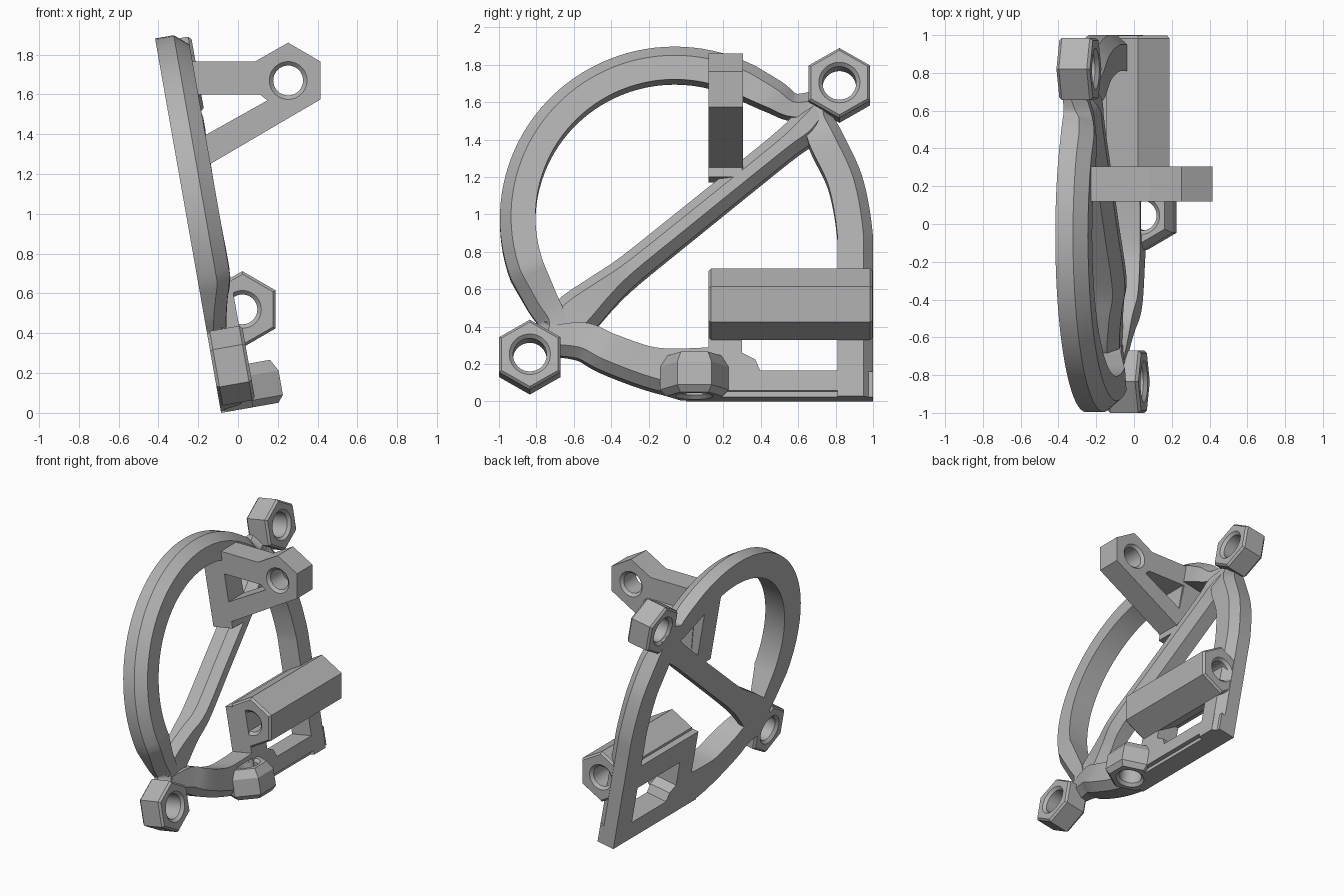
import bpy, bmesh, math
from mathutils import Matrix, Vector

cube = bpy.data.objects.get("Cube")
if cube:
    bpy.data.objects.remove(cube, do_unlink=True)

grey = bpy.data.materials.new("mid grey")
grey.use_nodes = True
COLOUR = (0.45, 0.45, 0.45, 1)
grey.diffuse_color = COLOUR
next(n for n in grey.node_tree.nodes if n.type == 'BSDF_PRINCIPLED').inputs["Base Color"].default_value = COLOUR

# The frame leans back: local x runs along y, local y up the slope, local z out of its face
s, c = math.sin(math.radians(10)), math.cos(math.radians(10))
FRAME = Matrix(((0, -s, c, -0.085), (1, 0, 0, 0), (0, c, s, 0), (0, 0, 0, 1)))
UPRIGHT = Matrix.Rotation(math.pi / 2, 4, 'X')    # local z runs along -y
T = 0.165                                        # frame thickness


def loft(name, rings, matrix):
    """Skin a row of closed cross-sections and cap both ends."""
    bm = bmesh.new()
    rows = [[bm.verts.new(p) for p in ring] for ring in rings]
    for a, b in zip(rows, rows[1:]):
        for i in range(len(a)):
            j = (i + 1) % len(a)
            bm.faces.new((a[i], a[j], b[j], b[i]))
    bm.faces.new(rows[0][::-1])
    bm.faces.new(rows[-1])
    bmesh.ops.recalc_face_normals(bm, faces=bm.faces)
    bm.transform(matrix)
    mesh = bpy.data.meshes.new(name)
    bm.to_mesh(mesh)
    bm.free()
    mesh.materials.append(grey)
    ob = bpy.data.objects.new(name, mesh)
    bpy.context.collection.objects.link(ob)
    return ob


def prism(name, sides, stations, matrix, turn=math.pi / 2):
    """Regular prism with a (radius, height) pair per station."""
    angles = [turn + 2 * math.pi * i / sides for i in range(sides)]
    return loft(name, [[(r * math.cos(a), r * math.sin(a), h) for a in angles]
                       for r, h in stations], matrix)


def slab(name, outline, low, high, matrix):
    return loft(name, [[(x, y, h) for x, y in outline] for h in (low, high)], matrix)


def box(name, x0, x1, y0, y1, high=T):
    return slab(name, [(x0, y0), (x1, y0), (x1, y1), (x0, y1)], 0, high, FRAME)


def smooth_path(points, steps=6):
    """Catmull-Rom resampling of (x, y, width, height) points."""
    pts = [Vector(p) for p in points]
    pts = [2 * pts[0] - pts[1]] + pts + [2 * pts[-1] - pts[-2]]
    out = []
    for a, b, d, e in zip(pts, pts[1:], pts[2:], pts[3:]):
        for k in range(steps):
            t = k / steps
            out.append(0.5 * (2 * b + (d - a) * t + (2 * a - 5 * b + 4 * d - e) * t * t
                              + (3 * b - a - 3 * d + e) * t ** 3))
    return out + [pts[-2]]


def sweep(name, path, chamfers):
    """Rail along the path with chamfers (left, right) on its raised face."""
    rings = []
    for i, p in enumerate(path):
        d = path[min(i + 1, len(path) - 1)] - path[max(i - 1, 0)]
        side = Vector((-d[1], d[0])).normalized()
        half, top = p[2] / 2, p[3]
        left, right = chamfers
        section = [(half, 0), (half, top - left), (half - left * 0.85, top),
                   (-half + right * 0.85, top), (-half, top - right - 0.001), (-half, 0)]
        rings.append([(p[0] + side.x * o, p[1] + side.y * o, h) for o, h in section])
    return loft(name, rings, FRAME)


def cut(target, cutter):
    mod = target.modifiers.new("cut", 'BOOLEAN')
    mod.operation, mod.solver, mod.object = 'DIFFERENCE', 'EXACT', cutter
    bpy.context.view_layer.objects.active = target
    bpy.ops.object.modifier_apply(modifier=mod.name)


def bore(targets, radius, low, high, matrix):
    """Round hole with a flared mouth at both ends."""
    flare = radius + 0.03
    cutter = prism("bore", 40, [(flare, low - 0.01), (flare - 0.01, low), (radius, low + 0.02),
                                (radius, high - 0.02), (flare - 0.01, high), (flare, high + 0.01)], matrix)
    for t in targets:
        cut(t, cutter)
    bpy.data.objects.remove(cutter, do_unlink=True)


def hexagon(name, radius, low, high, matrix, chamfer=0.015):
    return prism(name, 6, [(radius - chamfer, low), (radius, low + chamfer),
                           (radius, high - chamfer), (radius - chamfer, high)], matrix)


# Large hoop, running from the lower nut over the top to the upper nut
W = 0.19
arc = []
for k in range(45):
    a = math.radians(200 - k * 138 / 44)
    arc.append(Vector((-0.06 + 0.84 * math.cos(a), 0.975 + 0.84 * math.sin(a), W, T)))
lower_neck = smooth_path([(-0.74, 0.31, 0.15, 0.10), (-0.715, 0.42, 0.15, 0.10),
                          (-0.77, 0.53, 0.17, 0.12), arc[0]])
upper_neck = smooth_path([arc[-1], (0.47, 1.645, 0.17, T), (0.58, 1.59, 0.14, 0.14),
                          (0.73, 1.62, 0.14, 0.10)])
sweep("hoop", lower_neck[:-1] + arc + upper_neck[1:], (0.07, 0))

# Right side rail and lower rail
sweep("side_rail", smooth_path([(0.74, 1.63, 0.14, 0.10), (0.71, 1.54, 0.15, 0.13),
                                (0.745, 1.41, W, T), (0.85, 1.18, W, T), (0.90, 0.92, W, T),
                                (0.905, 0.7, W, T), (0.905, 0, W, T)]), (0.06, 0))
lower_rail = sweep("lower_rail", smooth_path([(0.2, 0.135, 0.27, T), (0, 0.135, 0.25, T),
                                              (-0.2, 0.165, 0.21, T), (-0.42, 0.245, 0.2, T),
                                              (-0.55, 0.31, 0.19, 0.14),
                                              (-0.72, 0.32, 0.15, 0.10)]), (0.06, 0))

# Diagonal brace, flared where it meets the lower nut
sweep("diagonal_brace", smooth_path([(-0.70, 0.36, 0.24, 0.09), (-0.58, 0.47, 0.25, 0.10),
                                     (-0.44, 0.59, 0.2, 0.13), (-0.3, 0.7, 0.165, T),
                                     (0, 0.945, 0.16, T), (0.5, 1.355, 0.16, T),
                                     (0.64, 1.475, 0.18, T), (0.73, 1.6, 0.16, 0.10)], 5), (0.06, 0.06))

# Base frame with its window
base_bar = slab("base_bar", [(0, 0), (1, 0), (1, 0.14), (0, 0.14)], 0, T - 0.03, FRAME)
base_cap = slab("base_bar_face", [(0, 0.03), (0.95, 0.03), (0.95, 0.14), (0, 0.14)], 0, T, FRAME)
box("base_post", 0.12, 0.3, 0.1, 0.6)
slab("base_gusset", [(0.29, 0.13), (0.4, 0.13), (0.37, 0.2), (0.29, 0.24)], 0, T, FRAME)
box("tube_backing", 0.12, 0.98, 0.42, 0.6, 0.12)

# Corner nuts
for name, x, y in (("lower_nut", -0.835, 0.225), ("upper_nut", 0.82, 1.7)):
    place = FRAME @ Matrix.Translation((x, y, 0))
    nut = hexagon(name, 0.19, 0, 0.18, place)
    bore([nut], 0.09, 0, 0.18, place)

# Long hexagonal tube above the base window
place = Matrix.Translation((0.022, 0, 0.52)) @ UPRIGHT
tube = hexagon("hexagonal_tube", 0.192, -0.998, -0.12, place)
bore([tube], 0.075, -0.998, -0.12, place)

# Projecting arm with a triangular window and a round hole
box("arm_web", 0.12, 0.3, 1.19, 1.72)
outline = [(-0.3, 1.765), (0.085, 1.765), (0.252, 1.86), (0.415, 1.765), (0.415, 1.575),
           (0.252, 1.48), (-0.2, 1.215), (-0.25, 1.215)]
arm = slab("projecting_arm", outline, -0.305, -0.12, UPRIGHT)
window = slab("window_cutter", [(-0.21, 1.6), (0.11, 1.6), (0.148, 1.57), (-0.165, 1.395)],
              -0.4, 0, UPRIGHT)
cut(arm, window)
bpy.data.objects.remove(window, do_unlink=True)
bore([arm], 0.075, -0.305, -0.12, Matrix.Translation((0.252, 0, 1.67)) @ UPRIGHT)

# Eyelet on the base, its hole running up the slope
place = FRAME @ Matrix.Translation((0.045, 0, 0.163)) @ UPRIGHT
eyelet = prism("base_eyelet", 6, [(0.145, -0.22), (0.183, -0.16), (0.183, -0.035), (0.15, 0)], place, 0)
bore([eyelet, base_bar, base_cap, lower_rail], 0.08, -0.22, 0, place)

# Smooth the curved runs while keeping creases sharp
bpy.ops.object.select_all(action='DESELECT')
for ob in bpy.context.collection.objects:
    if ob.type == 'MESH':
        ob.select_set(True)
        bpy.context.view_layer.objects.active = ob
bpy.ops.object.shade_smooth_by_angle(angle=math.radians(25))
